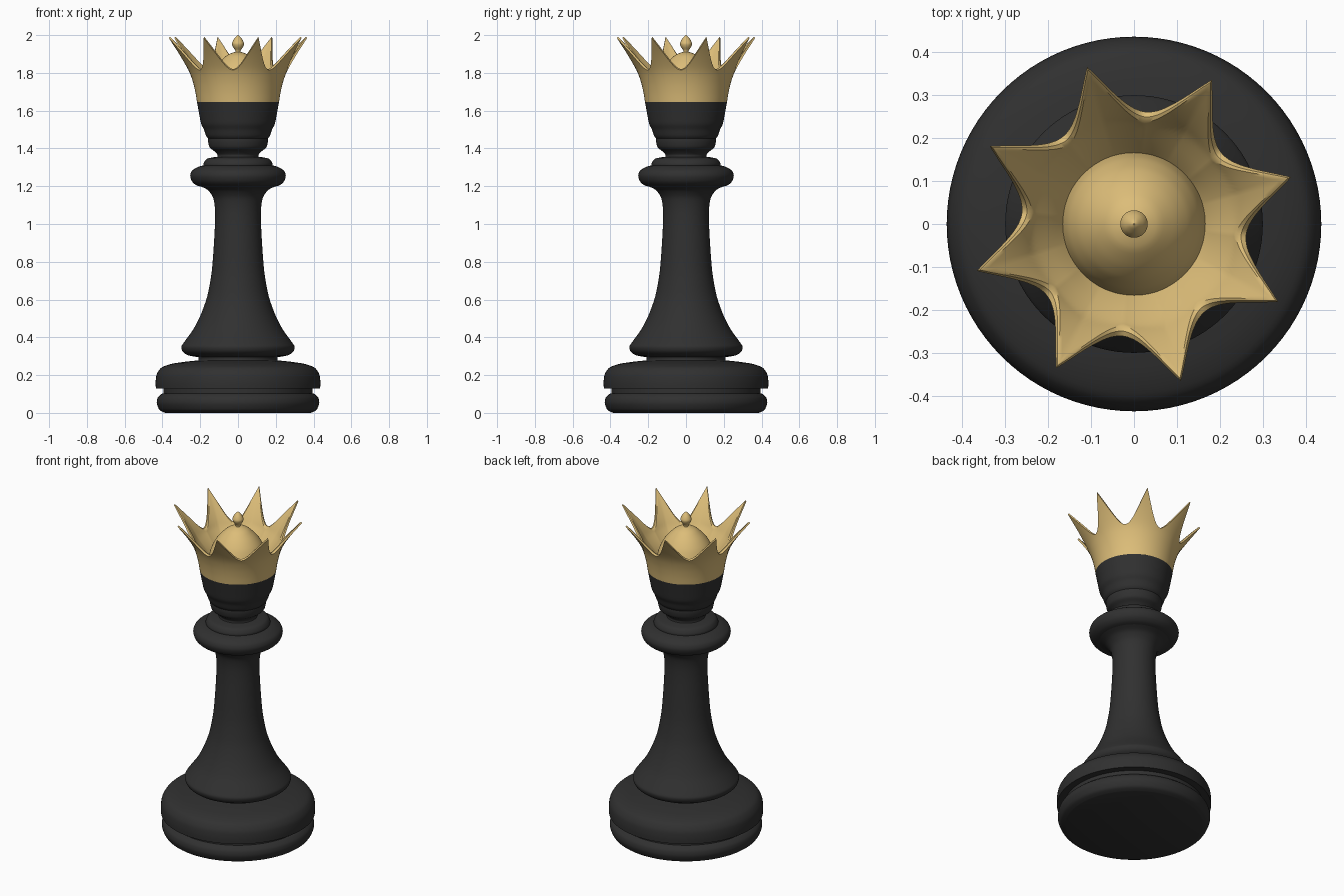
import bpy, bmesh, math

if "Cube" in bpy.data.objects:
    bpy.data.objects.remove(bpy.data.objects["Cube"])

SEG = 96


def material(name, rgb):
    m = bpy.data.materials.new(name)
    m.diffuse_color = (*rgb, 1)
    m.use_nodes = True
    m.node_tree.nodes["Principled BSDF"].inputs["Base Color"].default_value = m.diffuse_color
    return m


BLACK = material("black", (0.03, 0.03, 0.03))
GOLD = material("gold", (0.72, 0.51, 0.19))


def spline(pts, steps=4, k=0.4):
    """Smooth a profile with a cardinal spline."""
    out = []
    for i in range(len(pts) - 1):
        a, b, c, d = pts[max(i - 1, 0)], pts[i], pts[i + 1], pts[min(i + 2, len(pts) - 1)]
        for s in range(steps):
            t = s / steps
            h1, h2 = 2*t**3 - 3*t**2 + 1, -2*t**3 + 3*t**2
            h3, h4 = t**3 - 2*t**2 + t, t**3 - t**2
            out.append(tuple(h1*b[j] + h2*c[j] + h3*k*(c[j]-a[j]) + h4*k*(d[j]-b[j]) for j in (0, 1)))
    return out + [pts[-1]]


def skin(name, rings, mat, cap_bottom=True, cap_top=True):
    """Join rings of points with quads and close the ends."""
    bm = bmesh.new()
    vr = [[bm.verts.new(p) for p in ring] for ring in rings]
    n = len(rings[0])
    for lo, hi in zip(vr, vr[1:]):
        for i in range(n):
            j = (i + 1) % n
            bm.faces.new((lo[i], lo[j], hi[j], hi[i]))
    if cap_bottom:
        bm.faces.new(vr[0][::-1])
    if cap_top:
        bm.faces.new(vr[-1])
    me = bpy.data.meshes.new(name)
    bm.to_mesh(me)
    bm.free()
    me.materials.append(mat)
    ob = bpy.data.objects.new(name, me)
    bpy.context.collection.objects.link(ob)
    me.shade_smooth()
    me.set_sharp_from_angle(angle=math.radians(40))
    return ob


def lathe(name, pts, mat):
    rings = [[(max(r, 0.001) * math.cos(2*math.pi*i/SEG), max(r, 0.001) * math.sin(2*math.pi*i/SEG), z)
              for i in range(SEG)] for r, z in spline(pts)]
    return skin(name, rings, mat)


# Turned base, stem, collar and cup
lathe("base_foot", [(0.385, 0), (0.415, 0.015), (0.43, 0.05), (0.425, 0.08), (0.405, 0.10), (0.39, 0.105)], BLACK)
lathe("base_groove", [(0.395, 0.09), (0.395, 0.14)], BLACK)
lathe("base_disc", [(0.435, 0.13), (0.436, 0.165), (0.43, 0.205), (0.405, 0.24), (0.35, 0.26),
                    (0.27, 0.272), (0.21, 0.278)], BLACK)
lathe("base_neck", [(0.215, 0.27), (0.208, 0.285), (0.215, 0.31)], BLACK)
lathe("stem", [(0.21, 0.295), (0.265, 0.305), (0.293, 0.325), (0.30, 0.35), (0.285, 0.375), (0.235, 0.445),
               (0.195, 0.525), (0.162, 0.62), (0.14, 0.74), (0.129, 0.87), (0.122, 1.0),
               (0.122, 1.08), (0.132, 1.14), (0.16, 1.18), (0.20, 1.20)], BLACK)
lathe("collar", [(0.15, 1.19), (0.215, 1.203), (0.243, 1.225), (0.253, 1.255), (0.243, 1.282), (0.21, 1.303),
                 (0.175, 1.312)], BLACK)
lathe("collar_step", [(0.18, 1.30), (0.182, 1.32), (0.165, 1.345), (0.12, 1.355)], BLACK)
lathe("throat", [(0.115, 1.34), (0.108, 1.365), (0.125, 1.385), (0.15, 1.405), (0.158, 1.435), (0.158, 1.46)], BLACK)
lathe("cup", [(0.15, 1.445), (0.168, 1.465), (0.18, 1.50), (0.195, 1.53), (0.205, 1.58), (0.217, 1.645)], BLACK)

# Flared crown with eight pointed tips
wall = spline([(1.645, 0.217), (1.70, 0.226), (1.76, 0.241), (1.82, 0.265), (1.90, 0.316), (1.99, 0.386)], 8, 0.5)


def wall_radius(z):
    for (z0, r0), (z1, r1) in zip(wall, wall[1:]):
        if z <= z1:
            return r0 + (r1 - r0) * (z - z0) / (z1 - z0)
    return wall[-1][1]


N = 256
ROWS = 14
outer = [[] for _ in range(ROWS + 1)]
lip = []
inner = [[] for _ in range(ROWS + 1)]
for i in range(N):
    ang = 2 * math.pi * i / N
    s = abs(2 * i / 32 % 2 - 1)            # 0 in a valley, 1 at a tip
    rim = 1.815 + 0.17 * s ** 1.9
    th = 0.024 - 0.01 * s
    a = ang + math.radians(16.6 - 22.5 + 45 * 0.5 - 22.5 + 22.5) - math.pi / 8 + math.radians(22.5)
    a += math.pi / 8 * 0
    ca, sa = math.cos(a), math.sin(a)
    for k in range(ROWS + 1):
        t = k / ROWS
        z = 1.645 + (rim - 1.645) * t
        r = wall_radius(z)
        outer[k].append((r * ca, r * sa, z))
        zi = 1.69 + (rim - 1.69) * t
        edge = wall_radius(zi) - th
        base = max(0, 1 - (zi - 1.69) / 0.12)
        ri = edge - (edge - 0.155) * base ** 1.5
        inner[k].append((ri * ca, ri * sa, zi))
    rl = wall_radius(rim) - th / 2
    lip.append((rl * ca, rl * sa, rim + 0.006))
# Rotate so that the first tip sits at 16.6 degrees
crown = skin("crown", outer + [lip] + inner[::-1], GOLD, True, True)
tip = max(crown.data.vertices, key=lambda v: v.co.z).co
turn = math.radians(16.6) - math.atan2(tip.y, tip.x)
crown.rotation_euler.z = turn

# Dome and finial inside the crown
lathe("dome", [(0.168, 1.68), (0.165, 1.715), (0.153, 1.765), (0.13, 1.815), (0.10, 1.855),
               (0.06, 1.892), (0.025, 1.908), (0.0, 1.912)], GOLD)
lathe("finial", [(0.014, 1.90), (0.014, 1.918), (0.027, 1.938), (0.032, 1.955), (0.024, 1.975),
                 (0.01, 1.993), (0.0, 2.0)], GOLD)
